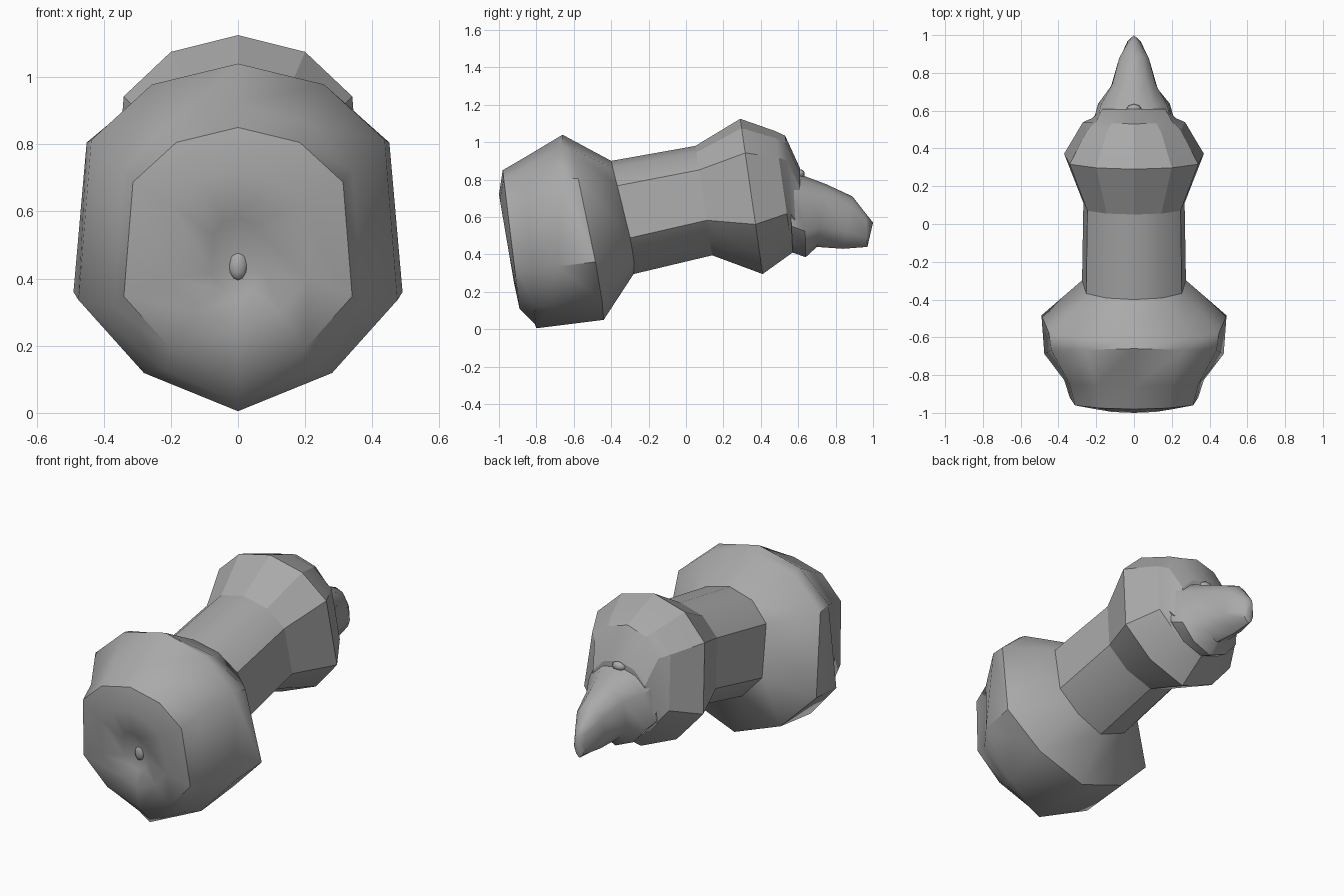
import bpy, bmesh, math

if "Cube" in bpy.data.objects:
    bpy.data.objects.remove(bpy.data.objects["Cube"])

grey = bpy.data.materials.new("plain_grey")
grey.diffuse_color = (0.4, 0.4, 0.4, 1)
grey.use_nodes = True
grey.node_tree.nodes["Principled BSDF"].inputs["Base Color"].default_value = grey.diffuse_color

# Half cross-section, top to bottom: (share of height, share of half width)
HALF = [(0, 0), (.06, .54), (.22, .92), (.68, 1), (.89, .59), (1, 0)]


def ring(bm, top, bottom, half_width, bow=0.0):
    """Ten-sided ring between a top and bottom (y, z); bow pushes the lower sides back."""
    right, left = [], []
    for t, w in HALF:
        y = top[0] + (bottom[0] - top[0]) * t + bow * w * t
        z = top[1] + (bottom[1] - top[1]) * t
        right.append(bm.verts.new((w * half_width, y, z)))
        if w:
            left.append(bm.verts.new((-w * half_width, y, z)))
    return right + left[::-1]


def loft(name, rings, start=None, end=None, angle=35):
    """Skin a row of rings, closing each end on a point or a flat cap."""
    bm = bmesh.new()
    loops = [ring(bm, *r) for r in rings]
    for a, b in zip(loops, loops[1:]):
        for i in range(10):
            j = (i + 1) % 10
            bm.faces.new((a[i], a[j], b[j], b[i]))
    for loop, tip in ((loops[0], start), (loops[-1], end)):
        if tip:
            v = bm.verts.new(tip)
            for i in range(10):
                bm.faces.new((loop[i], loop[(i + 1) % 10], v))
        else:
            bm.faces.new(loop)
    bmesh.ops.recalc_face_normals(bm, faces=bm.faces)
    return finish(name, bm, angle)


def finish(name, bm, angle):
    mesh = bpy.data.meshes.new(name)
    bm.to_mesh(mesh)
    bm.free()
    mesh.materials.append(grey)
    ob = bpy.data.objects.new(name, mesh)
    bpy.context.collection.objects.link(ob)
    bpy.ops.object.select_all(action='DESELECT')
    ob.select_set(True)
    bpy.context.view_layer.objects.active = ob
    bpy.ops.object.shade_smooth_by_angle(angle=math.radians(angle))
    return ob


# Large front bulb with a domed, dimpled face
loft("front_bulb", [
    ((-.965, .58), (-.905, .34), .08),
    ((-1.0, .72), (-.92, .25), .21),
    ((-.98, .85), (-.89, .11), .34),
    ((-.86, .92), (-.81, .03), .37),
    ((-.66, 1.04), (-.80, .005), .475, .10),
    ((-.62, 1.018), (-.44, .05), .49, .02),
    ((-.40, .90), (-.28, .295), .275, .03),
], start=(0, -.88, .44), angle=45)

# Straight shaft
loft("shaft", [
    ((-.40, .90), (-.28, .295), .275, .03),
    ((.05, .98), (.14, .395), .268),
])

# Faceted rear collar
loft("rear_collar", [
    ((.05, .98), (.14, .395), .268),
    ((.29, 1.125), (.41, .295), .37),
    ((.475, 1.06), (.57, .41), .27),
    ((.53, 1.035), (.575, .42), .22),
    ((.61, .86), (.61, .40), .18),
], angle=25)

# Tapered rear fin
loft("rear_fin", [
    ((.55, .85), (.57, .41), .21),
    ((.63, .82), (.64, .385), .19),
    ((.75, .775), (.70, .44), .125),
    ((.89, .71), (.84, .43), .085),
    ((.96, .62), (.97, .44), .035),
], end=(0, 1.0, .57), angle=40)

# Small nubs at the face dimple and above the fin
for name, loc, size in (("face_nub", (0, -.89, .44), (.03, .02, .045)),
                        ("fin_nub", (0, .61, .83), (.04, .025, .025))):
    bm = bmesh.new()
    bmesh.ops.create_uvsphere(bm, u_segments=8, v_segments=6, radius=1)
    for v in bm.verts:
        v.co = [c * s + p for c, s, p in zip(v.co, size, loc)]
    finish(name, bm, 60)
